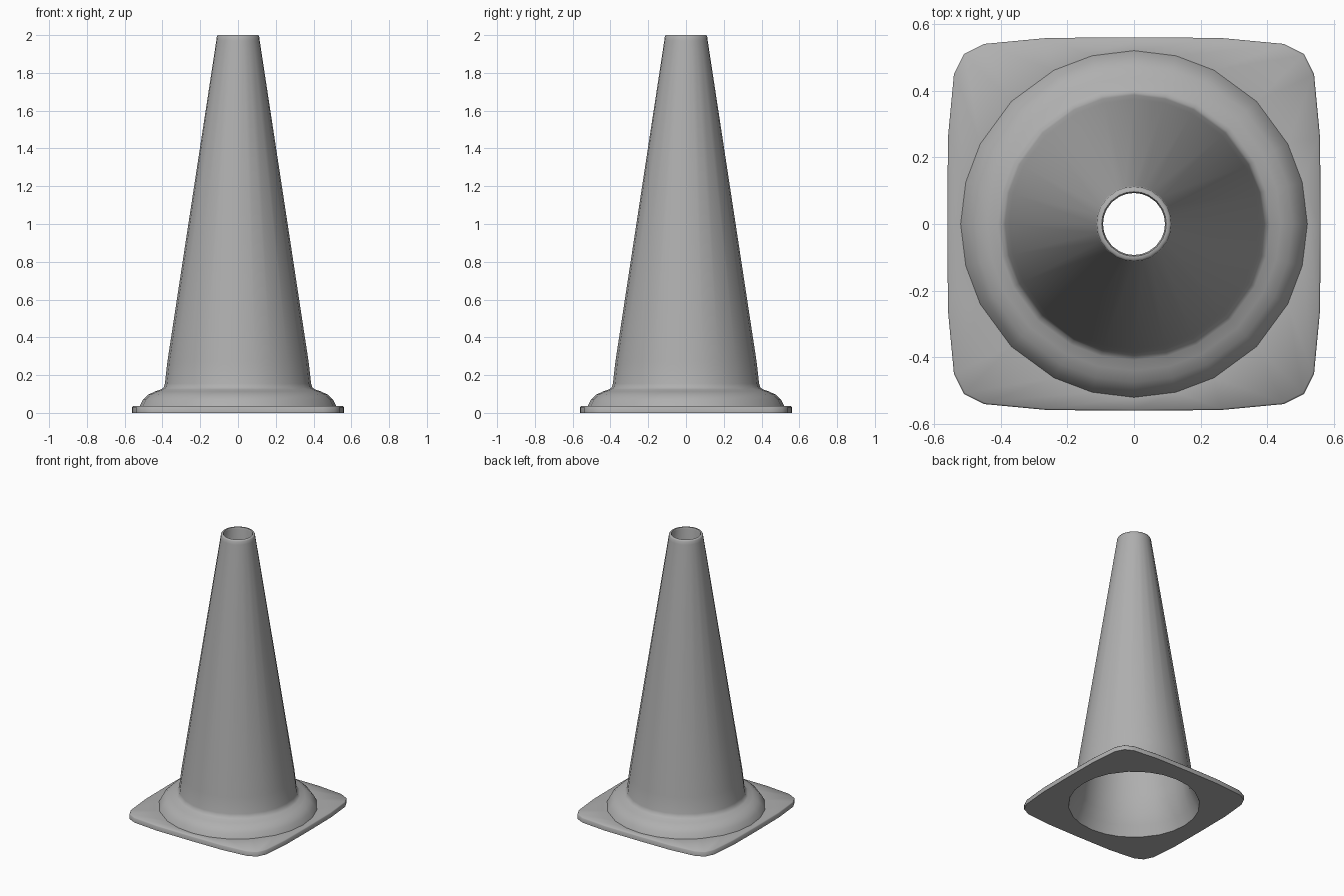
import bpy, bmesh
from math import cos, sin, radians

if "Cube" in bpy.data.objects:
    bpy.data.objects.remove(bpy.data.objects["Cube"])

ANGLES = [0, 14, 27.5, 45, 62.5, 76]
# quarter outline of the rounded square foot, from +x towards +y
FOOT = [(0.56, 0), (0.558, 0.26), (0.54, 0.45), (0.51, 0.51), (0.45, 0.54), (0.26, 0.558)]


def quarter_turns(points):
    result = []
    for _ in range(4):
        result += points
        points = [(-y, x) for x, y in points]
    return result


def circle(r):
    return quarter_turns([(r * cos(radians(a)), r * sin(radians(a))) for a in ANGLES])


def foot(scale):
    return quarter_turns([(x * scale, y * scale) for x, y in FOOT])


# closed section: foot edge, flared collar, cone, rim, then hollow inside
sections = [(foot(1), 0), (foot(1), 0.03), (foot(0.992), 0.036)]
profile = [
    (0.52, 0.036), (0.503, 0.07), (0.475, 0.097), (0.44, 0.113),
    (0.408, 0.124), (0.394, 0.134), (0.387, 0.155), (0.374, 0.27),
    (0.115, 1.97), (0.112, 1.993), (0.107, 2.0), (0.097, 2.0),
    (0.093, 1.99), (0.35, 0.27), (0.37, 0.14), (0.40, 0.07), (0.43, 0.0),
]
sections += [(circle(r), z) for r, z in profile]

bm = bmesh.new()
rings = [[bm.verts.new((x, y, z)) for x, y in pts] for pts, z in sections]
for i, lower in enumerate(rings):
    upper = rings[(i + 1) % len(rings)]
    n = len(lower)
    for j in range(n):
        k = (j + 1) % n
        bm.faces.new((lower[j], lower[k], upper[k], upper[j]))
bmesh.ops.recalc_face_normals(bm, faces=bm.faces)

mesh = bpy.data.meshes.new("traffic_cone")
bm.to_mesh(mesh)
bm.free()
cone = bpy.data.objects.new("traffic_cone", mesh)
bpy.context.collection.objects.link(cone)

# dark grey rubber
rubber = bpy.data.materials.new("dark_rubber")
rubber.diffuse_color = (0.43, 0.43, 0.43, 1)
rubber.use_nodes = True
rubber.node_tree.nodes["Principled BSDF"].inputs["Base Color"].default_value = rubber.diffuse_color
mesh.materials.append(rubber)

bpy.context.view_layer.objects.active = cone
cone.select_set(True)
bpy.ops.object.shade_smooth_by_angle(angle=radians(55))
